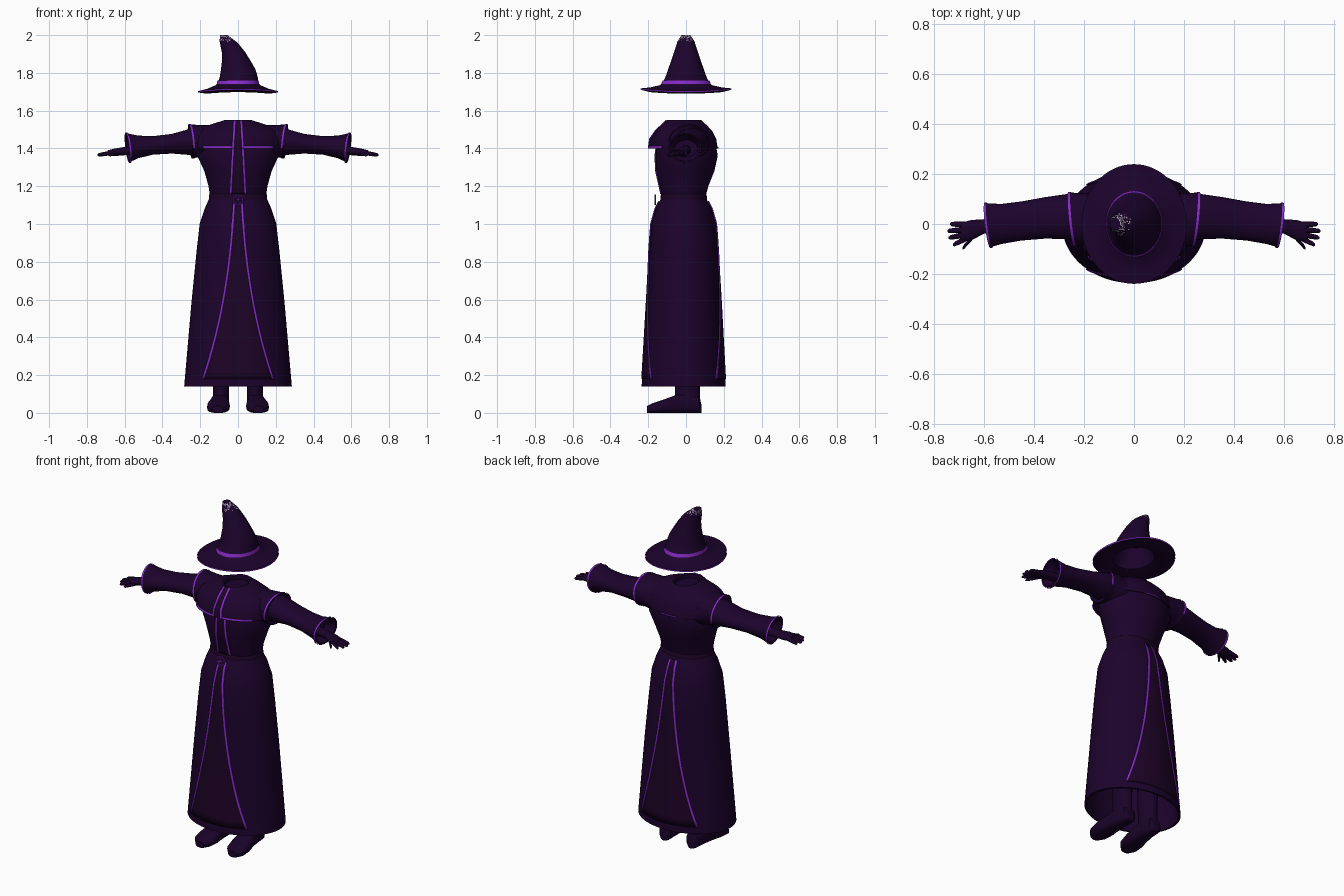
import bpy, bmesh, math, random

cube = bpy.data.objects.get("Cube")
if cube:
    bpy.data.objects.remove(cube, do_unlink=True)
random.seed(4)


def material(name, r, g, b):
    m = bpy.data.materials.new(name)
    m.use_nodes = True
    m.diffuse_color = (r, g, b, 1)
    bsdf = m.node_tree.nodes["Principled BSDF"]
    bsdf.inputs["Base Color"].default_value = (r, g, b, 1)
    bsdf.inputs["Roughness"].default_value = 0.9
    return m


CLOTH = material("dark purple cloth", 0.0115, 0.001, 0.0255)
PANEL = material("plum panel", 0.0115, 0.001, 0.019)
GLOVE = material("dark leather", 0.010, 0.001, 0.022)
TRIM = material("violet trim", 0.24, 0.025, 0.58)
FRAY = material("pale frayed threads", 0.5, 0.48, 0.52)


def build(name, verts, faces, mat, angle=40):
    me = bpy.data.meshes.new(name)
    me.from_pydata(verts, [], faces)
    bm = bmesh.new()
    bm.from_mesh(me)
    bmesh.ops.recalc_face_normals(bm, faces=bm.faces)
    bm.to_mesh(me)
    bm.free()
    me.materials.append(mat)
    me.shade_smooth()
    me.set_sharp_from_angle(angle=math.radians(angle))
    ob = bpy.data.objects.new(name, me)
    bpy.context.collection.objects.link(ob)
    return ob


def loft(name, rings, mat, caps=True):
    n = len(rings[0])
    verts = [p for r in rings for p in r]
    faces = [(i * n + j, i * n + (j + 1) % n, (i + 1) * n + (j + 1) % n, (i + 1) * n + j)
             for i in range(len(rings) - 1) for j in range(n)]
    if caps:
        faces += [tuple(range(n)), tuple(range(len(verts) - n, len(verts)))]
    return build(name, verts, faces, mat)


# Give some faces a second material, chosen by a rule
def recolour(ob, mat, rule):
    ob.data.materials.append(mat)
    for f in ob.data.polygons:
        if rule(f):
            f.material_index = 1


def oval(a, b, n, power):
    pts = []
    for i in range(n):
        t = 2 * math.pi * i / n
        c, s = math.cos(t), math.sin(t)
        pts.append((math.copysign(abs(c) ** (2 / power), c) * a,
                    math.copysign(abs(s) ** (2 / power), s) * b))
    return pts


def ring_z(z, rx, ry, cx=0, cy=0, n=64):
    return [(cx + u, cy + v, z) for u, v in oval(rx, ry, n, 2)]


def ring_x(side, x, cy, ry, cz, rz, tilt=0, n=32):
    return [(side * (x + tilt * (u + v)), cy + u, cz + v) for u, v in oval(ry, rz, n, 2)]


# Sections are height, half width, front y, back y
SKIRT = [(0.14, 0.285, -0.235, 0.21), (0.6, 0.245, -0.208, 0.185), (0.85, 0.22, -0.195, 0.17),
         (1.0, 0.203, -0.183, 0.158), (1.08, 0.177, -0.16, 0.135), (1.15, 0.146, -0.125, 0.1)]
BODICE = [(1.13, 0.146, -0.125, 0.1), (1.2, 0.156, -0.14, 0.118), (1.28, 0.178, -0.157, 0.15),
          (1.36, 0.215, -0.16, 0.168), (1.44, 0.2, -0.15, 0.155), (1.52, 0.1, -0.1, 0.1)]
CAPE = [(1.4, 0.235, -0.195, 0.168), (1.45, 0.235, -0.188, 0.16), (1.495, 0.21, -0.157, 0.137),
        (1.525, 0.15, -0.125, 0.108), (1.55, 0.072, -0.1, 0.08)]


def section(table, z):
    for lo, hi in zip(table, table[1:]):
        if z <= hi[0]:
            f = max(0, (z - lo[0]) / (hi[0] - lo[0]))
            return [a + (b - a) * f for a, b in zip(lo[1:], hi[1:])]
    return table[-1][1:]


def body_ring(z, sec, grow=0):
    rx, f, b = sec
    return ring_z(z, rx + grow, (b - f) / 2 + grow, 0, (f + b) / 2)


def garment(table):
    return [body_ring(r[0], r[1:]) for r in table]


# A thin plate that follows the front (-1) or back (+1) of a section table
def plate(name, table, x0, x1, z0, z1, mat, side=-1, lift=0.002, rows=24, cols=6):
    verts = []
    for i in range(rows + 1):
        z = z0 + (z1 - z0) * i / rows
        rx, f, b = section(table, z)
        for j in range(cols + 1):
            x = x0(z) + (x1(z) - x0(z)) * j / cols
            d = math.sqrt(1 - min(1, abs(x) / rx) ** 2) * (b - f) / 2
            verts.append((x, (f + b) / 2 + side * (d + lift), z))
    w = cols + 1
    faces = [(i * w + j, i * w + j + 1, (i + 1) * w + j + 1, (i + 1) * w + j)
             for i in range(rows) for j in range(cols)]
    ob = build(name, verts, faces, mat)
    mod = ob.modifiers.new("thickness", "SOLIDIFY")
    mod.thickness, mod.offset = 0.004, 0


def edges(name, table, curve, z0, z1, half, side=-1):
    for s in (-1, 1):
        plate(name, table, lambda z: s * curve(z) - half, lambda z: s * curve(z) + half,
              z0, z1, TRIM, side, 0.006, cols=2)


# Robe: hollow skirt, bodice with open neck, cape over the shoulders
inner = [body_ring(0.9, section(SKIRT, 0.9), -0.015), body_ring(0.14, SKIRT[0][1:], -0.012)]
loft("skirt", inner + garment(SKIRT), CLOTH)
loft("bodice", garment(BODICE), CLOTH)
loft("cape", [body_ring(1.41, CAPE[0][1:], -0.04)] + garment(CAPE)
     + [body_ring(1.545, CAPE[-1][1:], -0.01), body_ring(1.525, CAPE[-1][1:], -0.012)], CLOTH)
loft("belt", [body_ring(z, section(BODICE, 1.15), g)
              for z, g in ((1.125, 0.004), (1.135, 0.006), (1.155, 0.004), (1.16, 0))], PANEL)


# Flared skirt panels and violet edging
def flare(z):
    t = (1.13 - z) / 0.95
    return 0.02 + 0.055 * t + 0.11 * t ** 2.4


def placket(z):
    return 0.018 + 0.022 * (1.55 - z) / 0.4


for side, label in ((-1, "front"), (1, "back")):
    plate(label + "_skirt_panel", SKIRT, lambda z: -flare(z), flare, 0.18, 1.12, PANEL, side, cols=16)
    edges(label + "_skirt_edging", SKIRT, flare, 0.18, 1.12, 0.006, side)
for table, lo, hi in ((BODICE, 1.16, 1.4), (CAPE, 1.4, 1.548)):
    plate("placket", table, lambda z: -placket(z), placket, lo, hi, PANEL)
    edges("placket_edging", table, placket, lo, hi, 0.006)
for s in (-1, 1):
    plate("cape_edging", CAPE, lambda z: s * 0.03, lambda z: s * 0.185, 1.4, 1.412, TRIM,
          lift=0.004, rows=2, cols=16)
plate("cape_back_edging", CAPE, lambda z: -0.05, lambda z: 0.05, 1.4, 1.407, TRIM, side=1, rows=2)

# Round buckle with crossed bars
bpy.ops.mesh.primitive_torus_add(major_radius=0.025, minor_radius=0.004, major_segments=24,
                                 minor_segments=6, location=(0, -0.163, 1.128), rotation=(math.pi / 2, 0, 0))
buckle = bpy.context.object
buckle.name = "buckle_ring"
buckle.data.materials.append(TRIM)
for k in range(3):
    bpy.ops.mesh.primitive_cube_add(size=1, location=(0, -0.163, 1.128), rotation=(0, k * math.pi / 3, 0))
    bar = bpy.context.object
    bar.name = "buckle_bar"
    bar.scale = (0.046, 0.006, 0.004)
    bar.data.materials.append(TRIM)

# Arms, gloves, legs and shoes
ARM = [(0.13, 0.03, 0.095, 1.42, 0.085), (0.25, 0.03, 0.092, 1.435, 0.07), (0.35, 0.025, 0.083, 1.425, 0.052),
       (0.45, 0.012, 0.078, 1.416, 0.049), (0.53, 0, 0.08, 1.408, 0.06)]
PALM = [(0.52, 0, 0.026, 1.392, 0.026), (0.6, -0.01, 0.029, 1.386, 0.022),
        (0.65, -0.025, 0.041, 1.38, 0.02), (0.69, -0.032, 0.036, 1.376, 0.014)]
FINGERS = [(0.67, -0.003, 0.735, 0.0), (0.67, -0.022, 0.745, -0.028), (0.67, -0.042, 0.74, -0.055),
           (0.67, -0.058, 0.722, -0.083), (0.63, -0.035, 0.685, -0.098)]
SHOE = [(0.083, 0.09, 0.02, 0.04), (0.07, 0.09, 0.038, 0.085), (0.0, 0.093, 0.044, 0.11),
        (-0.06, 0.098, 0.05, 0.092), (-0.12, 0.103, 0.06, 0.07), (-0.175, 0.107, 0.056, 0.052),
        (-0.207, 0.108, 0.028, 0.036)]
for s, label in ((1, "left_"), (-1, "right_")):
    cuff = [ring_x(s, 0.585, -0.005, 0.088, 1.404, 0.078, 0.12),
            ring_x(s, 0.583, -0.005, 0.08, 1.404, 0.071, 0.12),
            ring_x(s, 0.53, 0, 0.06, 1.4, 0.045)]
    loft(label + "sleeve", [ring_x(s, *r) for r in ARM] + cuff, CLOTH)
    loft(label + "cuff_edging", [ring_x(s, x, -0.005, 0.09, 1.404, 0.08, 0.12)
                                 for x in (0.577, 0.586)], TRIM, caps=False)
    loft(label + "shoulder_cap", [ring_x(s, 0.1, 0.01, 0.1, 1.44, 0.085), ring_x(s, 0.19, 0.015, 0.107, 1.44, 0.083),
                                  ring_x(s, 0.25, 0.02, 0.106, 1.438, 0.09, 0.1),
                                  ring_x(s, 0.24, 0.025, 0.09, 1.435, 0.07)], CLOTH)
    edging = loft(label + "shoulder_edging", [ring_x(s, x, 0.02, 0.108, 1.438, 0.092, 0.1)
                                              for x in (0.241, 0.252)], TRIM, caps=False)
    recolour(edging, CLOTH, lambda f: f.center.z < 1.405)
    loft(label + "palm", [ring_x(s, *r) for r in PALM], GLOVE)
    for x0, y0, x1, y1 in FINGERS:
        stations = ((0, 0.012), (0.5, 0.011), (0.9, 0.009), (1, 0.004))
        loft(label + "finger", [ring_x(s, x0 + (x1 - x0) * t, y0 + (y1 - y0) * t, r,
                                       1.378 - 0.013 * t, r, n=10) for t, r in stations], GLOVE)
    loft(label + "leg", [ring_z(z, rx, ry, s * 0.09, 0.008, 24) for z, rx, ry in
                         ((0.05, 0.042, 0.068), (0.12, 0.042, 0.066), (0.25, 0.05, 0.062), (0.6, 0.065, 0.07))], GLOVE)
    loft(label + "shoe", [[(s * cx + u, y, h / 2 + v) for u, v in oval(w, h / 2, 24, 2.8)]
                          for y, cx, w, h in SHOE], GLOVE)


# Hat: saddle-shaped brim, hollow underside, bent cone
def brim_ring(z, rx, ry, sag=0.007):
    return [(x, y, zz - sag * ((x / rx) ** 2 - (y / ry) ** 2)) for x, y, zz in ring_z(z, rx, ry)]


CONE = [(1.78, 0.1, 0.108, 0.004), (1.82, 0.091, 0.094, 0.001), (1.86, 0.077, 0.08, -0.008),
        (1.91, 0.062, 0.063, -0.024), (1.95, 0.05, 0.05, -0.044), (1.965, 0.044, 0.046, -0.053)]
loft("hat", [ring_z(1.82, 0.075, 0.08), ring_z(1.78, 0.09, 0.1), ring_z(1.712, 0.104, 0.124),
             brim_ring(1.694, 0.165, 0.19, 0.004), brim_ring(1.703, 0.21, 0.239), brim_ring(1.711, 0.21, 0.239),
             brim_ring(1.719, 0.165, 0.19, 0.004), ring_z(1.735, 0.118, 0.138), ring_z(1.745, 0.108, 0.126)]
     + [ring_z(z, rx, ry, cx) for z, rx, ry, cx in CONE], CLOTH)
loft("hat_band", [ring_z(1.742, 0.112, 0.131), ring_z(1.76, 0.109, 0.124)], TRIM, caps=False)
loft("brim_edging", [brim_ring(1.704, 0.212, 0.241), brim_ring(1.711, 0.212, 0.241)], TRIM, caps=False)

# Frayed tip: scattered pale threads, denser towards the end
tip = loft("hat_tip", [ring_z(1.965 + 0.035 * t, 0.044 - 0.024 * t, 0.046 - 0.022 * t, -0.053 - 0.023 * t)
                       for t in [i / 10 for i in range(11)]], CLOTH)
recolour(tip, FRAY, lambda f: len(f.vertices) == 4 and random.random() < (f.center.z - 1.96) * 12)
